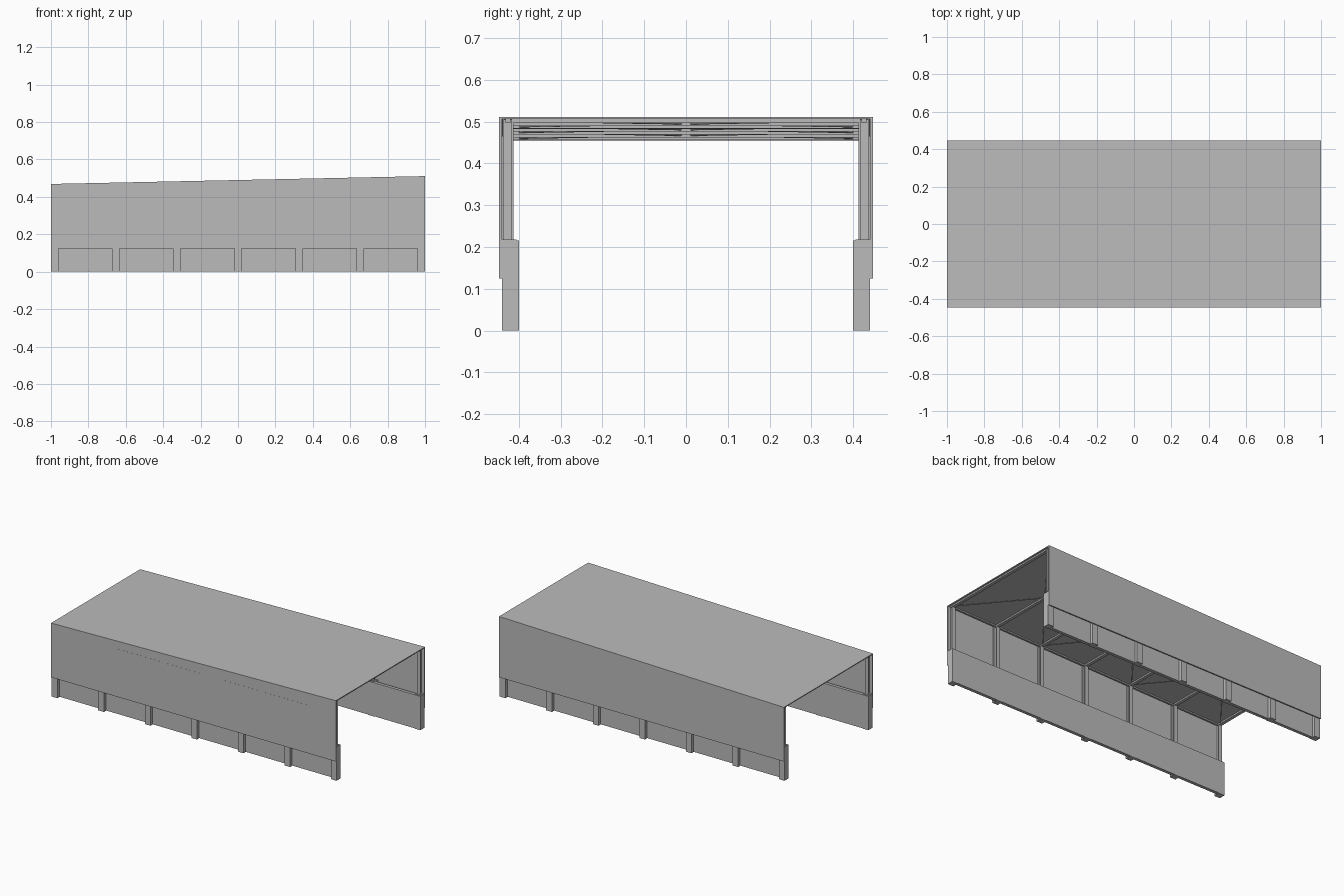
import bpy
import bmesh
from mathutils import Vector

cube = bpy.data.objects.get("Cube")
if cube:
    bpy.data.objects.remove(cube, do_unlink=True)

grey = bpy.data.materials.new("plain_grey")
grey.use_nodes = True
colour = (0.5, 0.5, 0.5, 1)
grey.diffuse_color = colour
grey.node_tree.nodes["Principled BSDF"].inputs["Base Color"].default_value = colour

HALF_WIDTH = 0.447
BAYS = 6
frames = [-0.98 + i * 1.96 / BAYS for i in range(BAYS + 1)]


def roof_top(x):
    return 0.49 + 0.021 * x


def roof_under(x):
    return roof_top(x) - 0.005


def finish(name, bm):
    bmesh.ops.recalc_face_normals(bm, faces=bm.faces)
    mesh = bpy.data.meshes.new(name)
    bm.to_mesh(mesh)
    bm.free()
    mesh.materials.append(grey)
    obj = bpy.data.objects.new(name, mesh)
    bpy.context.collection.objects.link(obj)
    return obj


def box(name, x, y, z, top=None, bottom=None):
    """Box from x, y, z ranges; top and bottom may follow a slope along x."""
    bm = bmesh.new()
    for v in bmesh.ops.create_cube(bm, size=1)["verts"]:
        px = x[v.co.x > 0]
        py = y[v.co.y > 0]
        if v.co.z > 0:
            pz = top(px) if top else z[1]
        else:
            pz = bottom(px) if bottom else z[0]
        v.co = (px, py, pz)
    return finish(name, bm)


def side_box(name, x, depth, z, side, top=None, bottom=None):
    y = sorted(side * d for d in depth)
    return box(name, x, y, z, top, bottom)


def rod(name, start, end, radius=0.002):
    curve = bpy.data.curves.new(name, "CURVE")
    curve.dimensions = "3D"
    curve.bevel_depth = radius
    curve.bevel_resolution = 0
    curve.use_fill_caps = True
    spline = curve.splines.new("POLY")
    spline.points.add(1)
    for point, co in zip(spline.points, (start, end)):
        point.co = (*co, 1)
    curve.materials.append(grey)
    obj = bpy.data.objects.new(name, curve)
    bpy.context.collection.objects.link(obj)


# Sloping roof sheet
box("roof", (-1, 1), (-HALF_WIDTH, HALF_WIDTH), None, roof_top, roof_under)

for side, label in ((-1, "front"), (1, "back")):
    # Outer cladding and eaves beam
    side_box(label + "_cladding", (-1, 1), (0.44, HALF_WIDTH), (0.125, 0), side,
             top=roof_under)
    side_box(label + "_eaves_beam", (-0.99, 0.99), (0.42, 0.432), None, side,
             roof_under, lambda x: roof_under(x) - 0.008)

    for i, x in enumerate(frames):
        # Concrete pier
        side_box(f"{label}_pier_{i}", (x - 0.02, x + 0.02), (0.40, 0.44),
                 (0, 0.215), side)
        # Base plate and H-section column
        side_box(f"{label}_base_plate_{i}", (x - 0.017, x + 0.017),
                 (0.405, 0.44), (0.215, 0.218), side)
        for part, half, depth in (("inner_flange", 0.013, (0.413, 0.417)),
                                  ("web", 0.002, (0.417, 0.436)),
                                  ("outer_flange", 0.013, (0.436, 0.4395))):
            side_box(f"{label}_column_{part}_{i}", (x - half, x + half), depth,
                     (0.218, 0), side, top=roof_under)

    # Low wall panels between piers, flush with the inside
    for i, (a, b) in enumerate(zip(frames, frames[1:])):
        side_box(f"{label}_low_wall_{i}", (a + 0.02, b - 0.02), (0.40, 0.42),
                 (0.002, 0.215), side)

# Long window plates on the front
for i, span in enumerate(((-0.58, 0.06), (0.21, 0.84))):
    box(f"window_band_{i}", span, (-0.4476, -0.4465), (0.265, 0.43))

# Cross beams
for i, x in enumerate(frames):
    box(f"roof_beam_{i}", (x - 0.01, x + 0.01), (-0.415, 0.415), None,
        roof_under, lambda px: roof_under(px) - 0.009)

# Diagonal roof bracing, one cross over each pair of bays
for i in range(0, BAYS, 2):
    a, b = frames[i], frames[i + 2]
    for s in (-1, 1):
        rod(f"roof_brace_{i}_{'a' if s < 0 else 'b'}",
            Vector((a, -0.41 * s, roof_under(a) - 0.004)),
            Vector((b, 0.41 * s, roof_under(b) - 0.004)))
